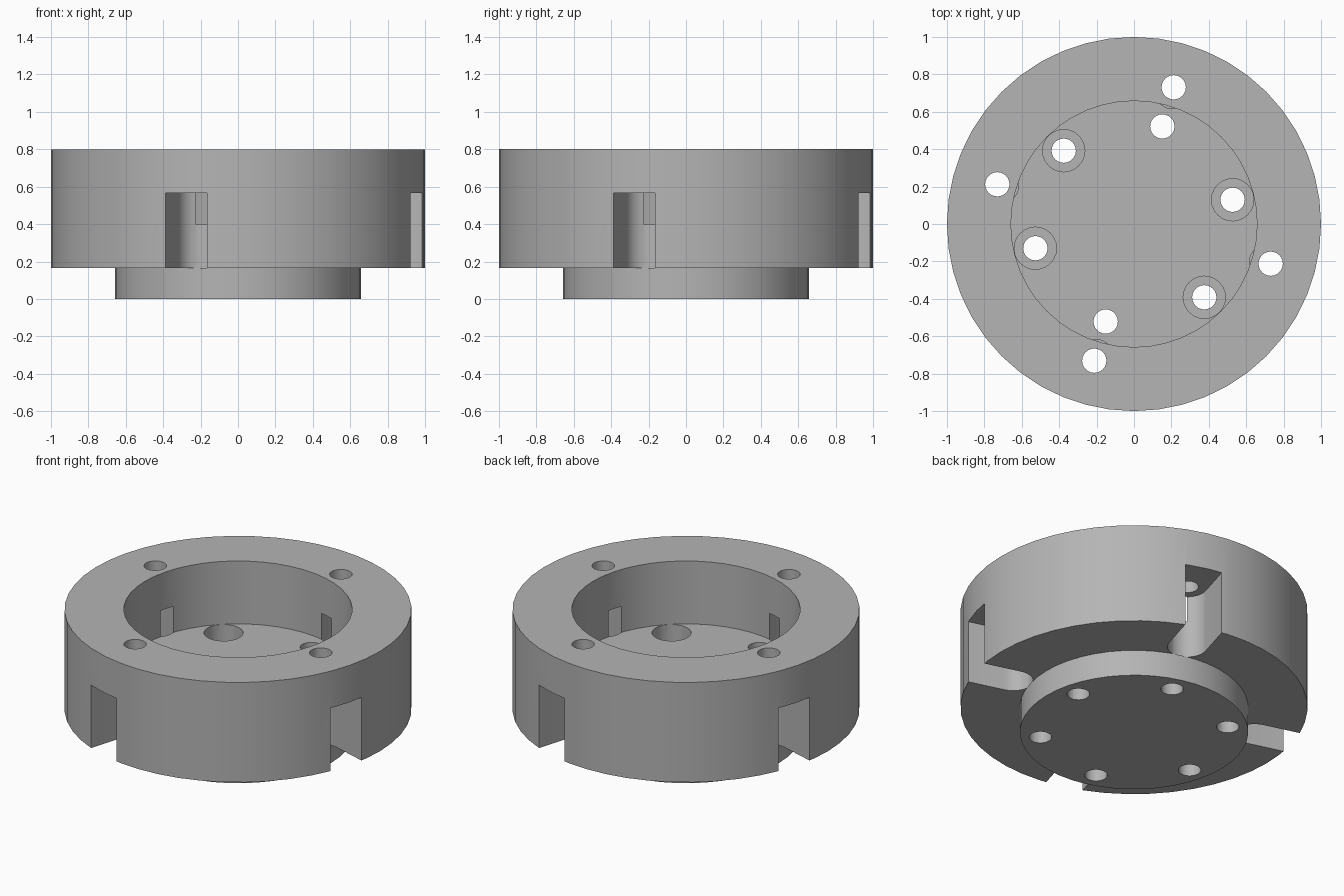
import bpy
import bmesh
from math import cos, sin, pi, radians

default = bpy.data.objects.get("Cube")
if default:
    bpy.data.objects.remove(default, do_unlink=True)

# Main sizes
OUTER_R, BORE_R = 1.0, 0.658
BOSS_TOP, FLOOR, SLOT_TOP, TOP = 0.165, 0.4, 0.565, 0.8
HOLE_R, COUNTERBORE_R, SLOT_R = 0.065, 0.113, 0.115
BOLT_CIRCLE, RING_CIRCLE = 0.543, 0.761
BOLT_START, SLOT_START = radians(13.8), radians(73.8)

steel = bpy.data.materials.new("grey_steel")
steel.use_nodes = True
colour = (0.46, 0.46, 0.46, 1)
steel.diffuse_color = colour
steel.node_tree.nodes["Principled BSDF"].inputs["Base Color"].default_value = colour


def add_object(name, bm):
    bmesh.ops.recalc_face_normals(bm, faces=bm.faces)
    mesh = bpy.data.meshes.new(name)
    bm.to_mesh(mesh)
    bm.free()
    mesh.materials.append(steel)
    obj = bpy.data.objects.new(name, mesh)
    bpy.context.collection.objects.link(obj)
    return obj


def lathe(name, profile, segments):
    """Revolve an (r, z) profile about the z axis."""
    bm = bmesh.new()
    verts = [bm.verts.new((r, 0, z)) for r, z in profile]
    edges = [bm.edges.new(pair) for pair in zip(verts, verts[1:])]
    bmesh.ops.spin(bm, geom=verts + edges, cent=(0, 0, 0), axis=(0, 0, 1),
                   angle=2 * pi, steps=segments, use_duplicate=False)
    bmesh.ops.remove_doubles(bm, verts=bm.verts, dist=0.0001)
    return add_object(name, bm)


def prism(name, outline, bottom, top):
    """Extrude an (x, y) outline from bottom to top."""
    bm = bmesh.new()
    face = bm.faces.new([bm.verts.new((x, y, bottom)) for x, y in outline])
    extruded = bmesh.ops.extrude_face_region(bm, geom=[face])["geom"]
    moved = [v for v in extruded if isinstance(v, bmesh.types.BMVert)]
    bmesh.ops.translate(bm, verts=moved, vec=(0, 0, top - bottom))
    return add_object(name, bm)


def cut(target, cutter):
    cutter.hide_render = True
    mod = target.modifiers.new("cut", "BOOLEAN")
    mod.operation = "DIFFERENCE"
    mod.solver = "EXACT"
    mod.object = cutter
    bpy.context.view_layer.objects.active = target
    bpy.ops.object.modifier_apply(modifier=mod.name)
    bpy.data.objects.remove(cutter, do_unlink=True)


def drill(target, distance, angle, radius, bottom, top, segments=24):
    cx, cy = distance * cos(angle), distance * sin(angle)
    outline = [(cx + radius * cos(2 * pi * i / segments),
                cy + radius * sin(2 * pi * i / segments)) for i in range(segments)]
    cut(target, prism("drill_cutter", outline, bottom, top))


# Cup-shaped body with the narrower boss underneath
body = lathe("flanged_cup_body", [
    (0, 0), (BORE_R, 0), (BORE_R, BOSS_TOP), (OUTER_R, BOSS_TOP),
    (OUTER_R, TOP), (BORE_R, TOP), (BORE_R, FLOOR), (0, FLOOR)], 48)

# Four radial slots with round inner ends, each with a hole up through the rim
for k in range(4):
    angle = SLOT_START + k * pi / 2
    local = [(RING_CIRCLE + SLOT_R * cos(a), SLOT_R * sin(a))
             for a in (pi / 2 + pi * i / 16 for i in range(17))]
    local += [(1.2, -SLOT_R), (1.2, SLOT_R)]
    outline = [(x * cos(angle) - y * sin(angle), x * sin(angle) + y * cos(angle))
               for x, y in local]
    cut(body, prism("slot_cutter", outline, BOSS_TOP, SLOT_TOP))
    drill(body, RING_CIRCLE, angle, HOLE_R, SLOT_TOP - 0.1, TOP + 0.1)

# Six floor holes; all but two opposite ones are counterbored
for k in range(6):
    angle = BOLT_START + k * pi / 3
    drill(body, BOLT_CIRCLE, angle, HOLE_R, -0.1, FLOOR + 0.1)
    if k % 3 != 1:
        drill(body, BOLT_CIRCLE, angle, COUNTERBORE_R, FLOOR - 0.135, FLOOR + 0.1)

# Smooth walls, sharp rims
bpy.ops.object.select_all(action="DESELECT")
body.select_set(True)
bpy.context.view_layer.objects.active = body
bpy.ops.object.shade_smooth_by_angle(angle=radians(30))
